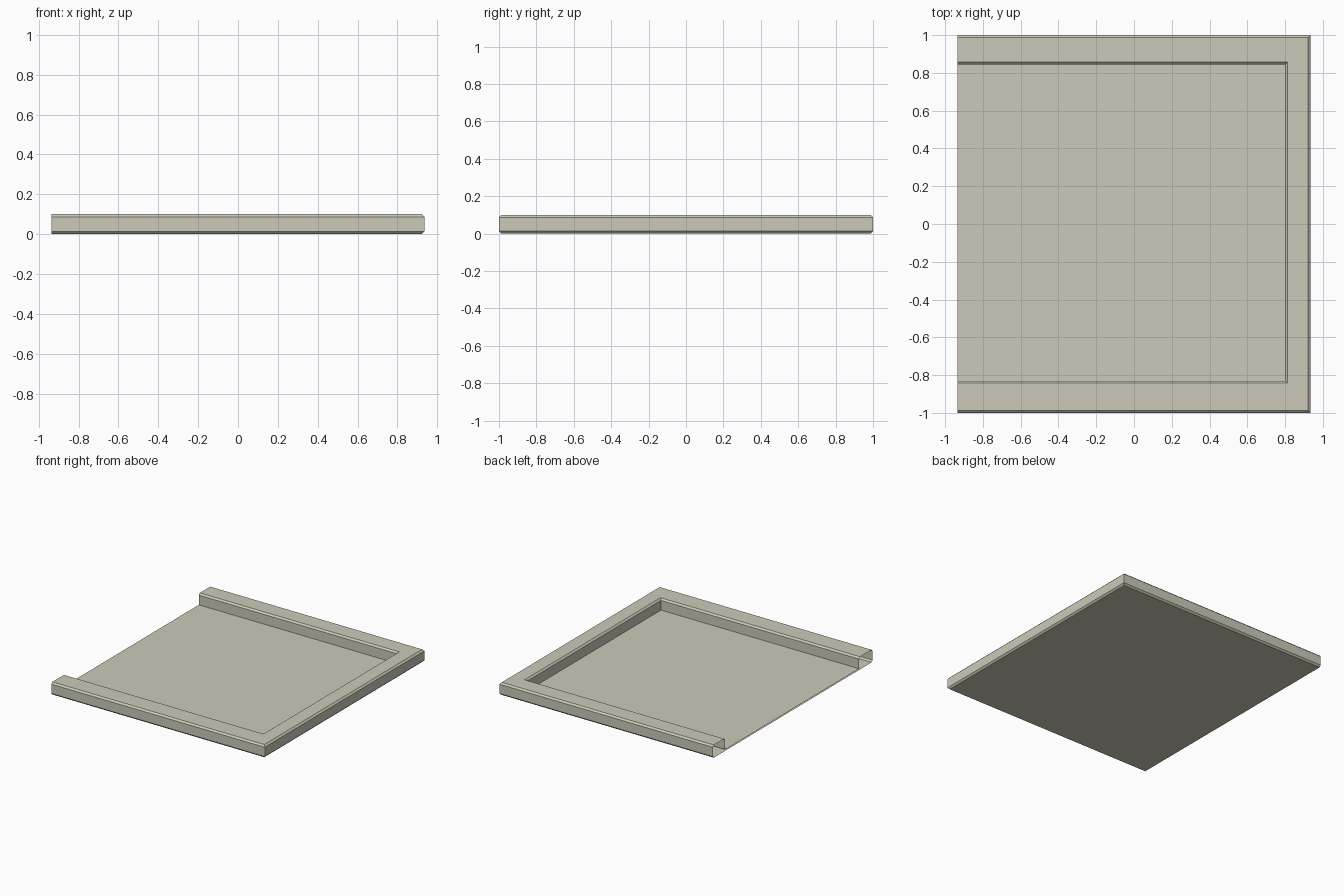
import bpy
import bmesh

cube = bpy.data.objects.get("Cube")
if cube:
    bpy.data.objects.remove(cube, do_unlink=True)

# Main sizes
OPEN_X = -0.935          # open end of the tray
HEIGHT = 0.1
BEVEL = 0.013
FLOOR_Z = 0.01

OUTER = (0.935, -1.0, 1.0)        # closed end x, front y, back y
INNER = (0.80, -0.83, 0.845)      # foot of the inner walls... same order

stone = bpy.data.materials.new("pale stone")
colour = (0.60, 0.59, 0.485, 1.0)
stone.diffuse_color = colour
stone.use_nodes = True
stone.node_tree.nodes["Principled BSDF"].inputs["Base Color"].default_value = colour


def u_ring(bounds, grow, z):
    """Three-sided outline, open at the low x end, grown outward by an amount."""
    end, front, back = bounds
    end, front, back = end + grow, front - grow, back + grow
    return [(OPEN_X, front, z), (end, front, z), (end, back, z), (OPEN_X, back, z)]


def make_part(name, rings, fill=False, flip=False):
    """Skin neighbouring outlines into walls, or fill a single outline."""
    bm = bmesh.new()
    loops = [[bm.verts.new(p) for p in ring] for ring in rings]
    for low, high in zip(loops, loops[1:]):
        for i in range(3):
            bm.faces.new((low[i], low[i + 1], high[i + 1], high[i]))
    if fill:
        bm.faces.new(loops[0][::-1] if flip else loops[0])
    mesh = bpy.data.meshes.new(name)
    bm.to_mesh(mesh)
    bm.free()
    mesh.materials.append(stone)
    obj = bpy.data.objects.new(name, mesh)
    bpy.context.collection.objects.link(obj)
    return obj


base_ring = u_ring(OUTER, -BEVEL, 0)
floor_ring = u_ring(INNER, 0, FLOOR_Z)

# Hollow bevelled rim round three sides, from the underside over to the floor
make_part("rim", [
    base_ring,
    u_ring(OUTER, 0, BEVEL),
    u_ring(OUTER, 0, HEIGHT - BEVEL),
    u_ring(OUTER, -BEVEL, HEIGHT),
    u_ring(INNER, BEVEL, HEIGHT),
    u_ring(INNER, 0, HEIGHT - BEVEL),
    floor_ring,
])

# Sunken floor and flat underside
make_part("floor_panel", [floor_ring], fill=True)
make_part("underside", [base_ring], fill=True, flip=True)
